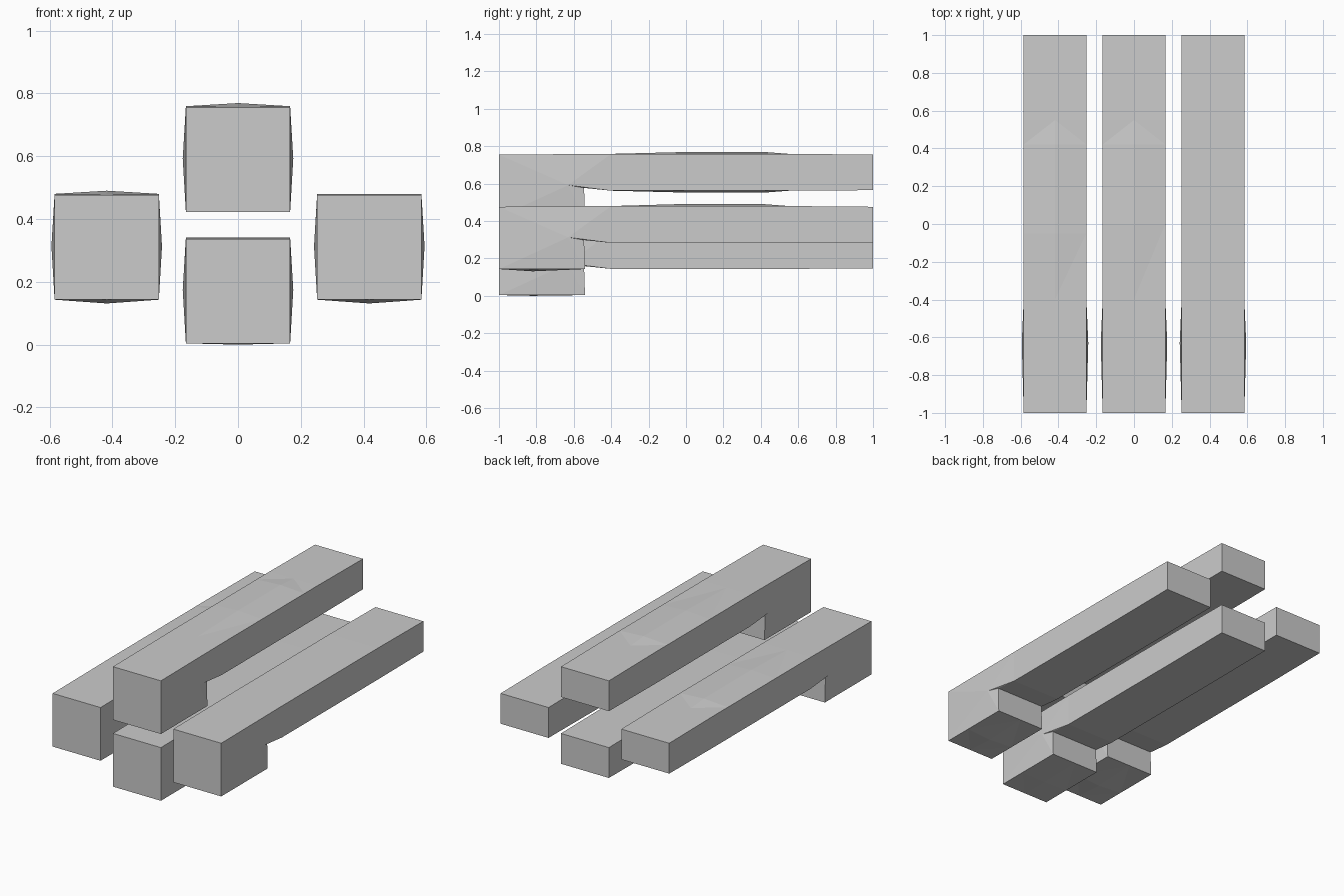
import bpy, bmesh

if "Cube" in bpy.data.objects:
    bpy.data.objects.remove(bpy.data.objects["Cube"])

HALF = 0.166  # half width of a beam


def notched_beam(name, x0, z0, belly=0.0, under=0.0, crown=0.0, peak=0.0):
    """Beam with a deep front block and a slimmer tail; slight bulges along its faces."""
    # side outline as (y, z, bulge of the centre line)
    outline = [(-1, 0, 0), (-.82, 0, -belly), (-.54, 0, 0),
               (-.545, .155, 0), (-.4, .14, 0), (peak, .14, -under), (.42, .14, -under),
               (.55, .14, 0), (1, .143, 0), (1, .333, 0), (.55, .337, 0),
               (.42, .337, crown), (peak, .337, crown), (-.4, .337, 0), (-1, .333, 0)]
    bm = bmesh.new()
    cols = [[bm.verts.new((x0 + s * HALF, y, z0 + z + (b if s == 0 else 0)))
             for y, z, b in outline] for s in (-1, 0, 1)]
    n = len(outline)

    # top, bottom, notch and end faces
    for a, b in ((0, 1), (1, 2)):
        for i in range(n):
            j = (i + 1) % n
            bm.faces.new((cols[a][i], cols[a][j], cols[b][j], cols[b][i]))

    # sides: swollen block at the front, flat tail behind
    for s, col in ((-1, cols[0]), (1, cols[2])):
        rim = col[:5] + col[13:]
        hub = bm.verts.new((x0 + s * (HALF + .01), -.63, z0 + .17))
        for i in range(len(rim)):
            bm.faces.new((rim[i], rim[(i + 1) % len(rim)], hub))
        bm.faces.new(col[4:14])

    bmesh.ops.triangulate(bm, faces=bm.faces[:])
    bmesh.ops.recalc_face_normals(bm, faces=bm.faces[:])
    mesh = bpy.data.meshes.new(name)
    bm.to_mesh(mesh)
    bm.free()
    obj = bpy.data.objects.new(name, mesh)
    bpy.context.collection.objects.link(obj)
    return obj


# four beams arranged in a diamond
notched_beam("top_beam", 0, .422, under=.01, crown=.01)
notched_beam("bottom_beam", 0, .004, belly=.004)
notched_beam("left_beam", -.418, .143, belly=.012, crown=.01, peak=-.05)
notched_beam("right_beam", .418, .143, belly=.012)
